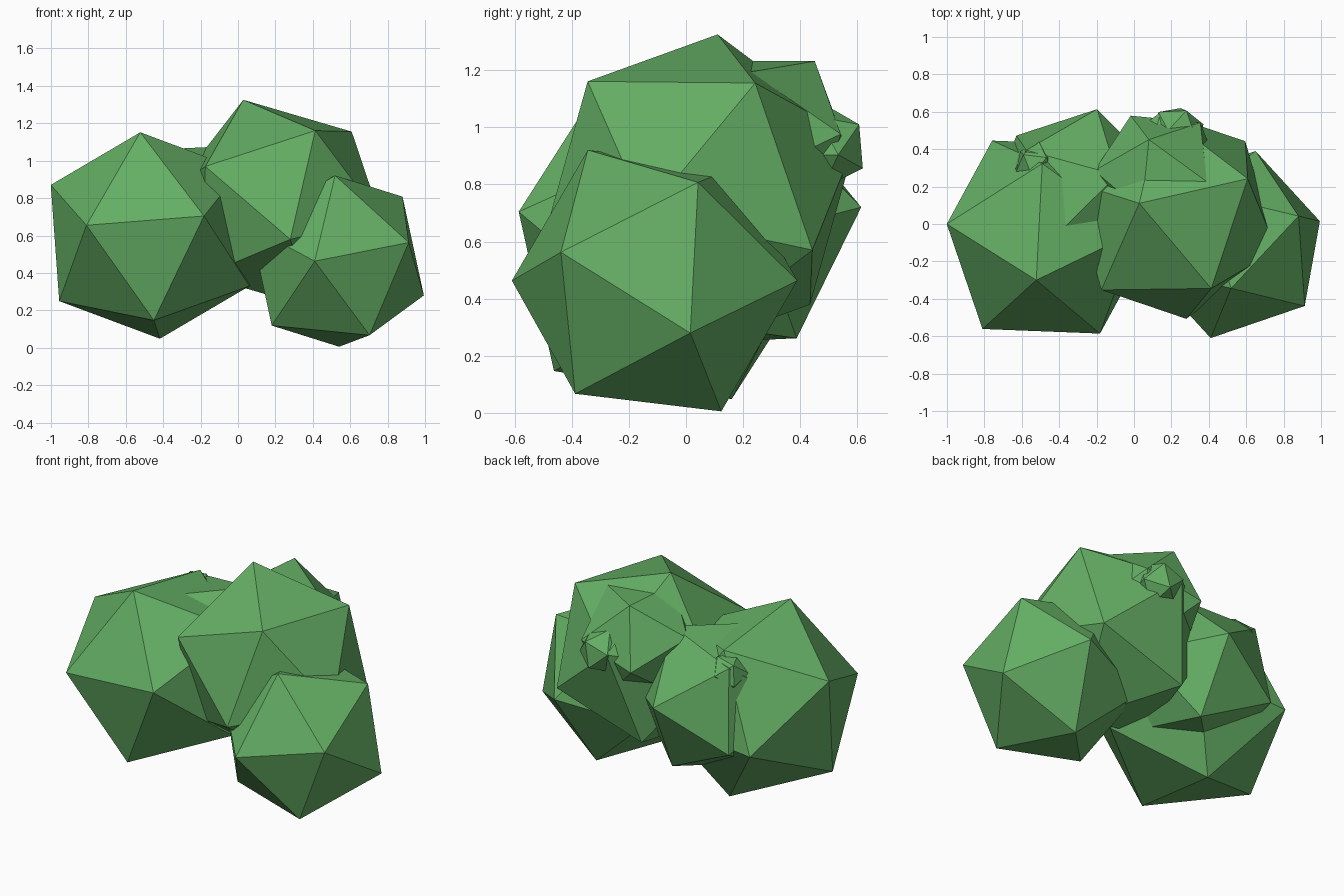
import bpy
import bmesh
from mathutils import Matrix, Vector

cube = bpy.data.objects.get("Cube")
if cube:
    bpy.data.objects.remove(cube, do_unlink=True)

# Leaf colour
leaf = bpy.data.materials.new("leaf_green")
leaf.use_nodes = True
colour = (0.127, 0.42, 0.127, 1)
leaf.diffuse_color = colour
leaf.node_tree.nodes["Principled BSDF"].inputs["Base Color"].default_value = colour


def frame(a, b):
    """Orthonormal frame with its first axis on a and its second towards b."""
    a = Vector(a).normalized()
    b = Vector(b)
    b = (b - a * b.dot(a)).normalized()
    return Matrix((a, b, a.cross(b))).transposed()


def clump(name, centre, radius, corner, neighbour):
    """Twenty-sided leaf clump, turned so two adjoining corners point as given."""
    bm = bmesh.new()
    bmesh.ops.create_icosphere(bm, subdivisions=1, radius=radius)
    bm.verts.ensure_lookup_table()
    first = bm.verts[0]
    second = first.link_edges[0].other_vert(first)
    turn = frame(corner, neighbour) @ frame(first.co, second.co).transposed()
    bmesh.ops.transform(bm, matrix=turn.to_4x4(), verts=bm.verts)
    mesh = bpy.data.meshes.new(name)
    bm.to_mesh(mesh)
    bm.free()
    mesh.materials.append(leaf)
    obj = bpy.data.objects.new(name, mesh)
    obj.location = centre
    bpy.context.collection.objects.link(obj)


# Large clumps
clump("right_clump", (-0.47, -0.07, 0.60), 0.60, (-0.53, 0.07, 0.27), (-0.05, -0.23, 0.55))
clump("middle_clump", (0.21, 0.045, 0.77), 0.588, (-0.18, 0.065, 0.55), (0.20, -0.385, 0.39))
clump("left_clump", (0.53, -0.11, 0.463), 0.514, (-0.12, -0.50, 0), (-0.01, -0.23, 0.458))

# Back clumps
clump("back_clump", (-0.315, 0.145, 0.66), 0.487, (0.117, 0.466, 0.06), (-0.32, 0.336, -0.18))
clump("upper_back_clump", (0.137, 0.25, 0.93), 0.367, (-0.057, 0.20, 0.30), (0.213, 0.29, 0.05))

# Small sprigs
clump("upper_sprig", (0.23, 0.49, 0.93), 0.15, (-0.10, 0.11, 0.03), (0.08, 0.10, 0.08))
clump("back_sprig", (-0.52, 0.32, 0.92), 0.12, (-0.07, 0.05, 0.08), (0.08, 0.02, 0.08))
